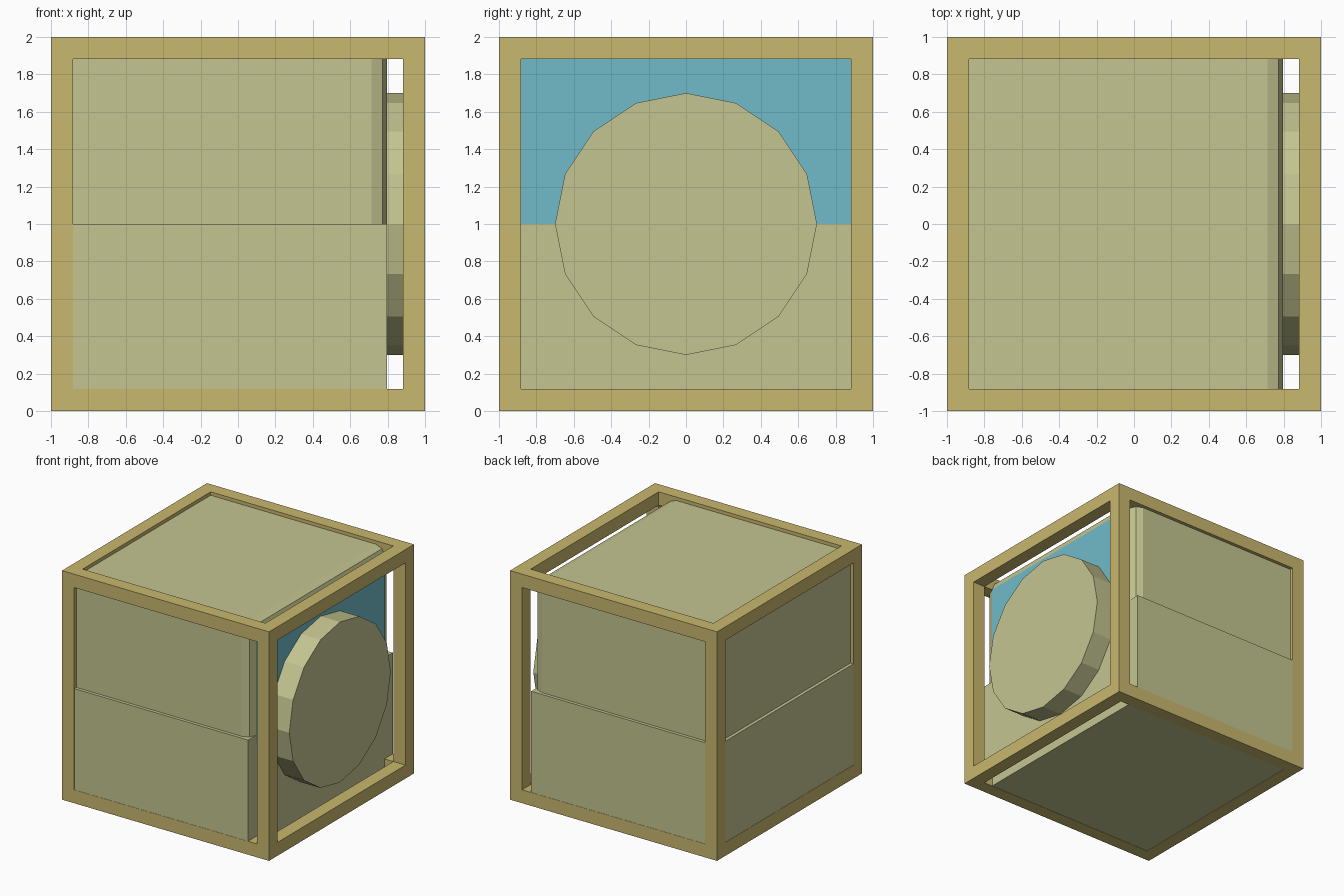
import bpy
import math

if "Cube" in bpy.data.objects:
    bpy.data.objects.remove(bpy.data.objects["Cube"])


def material(name, rgb):
    m = bpy.data.materials.new(name)
    m.diffuse_color = (*rgb, 1)
    m.use_nodes = True
    m.node_tree.nodes["Principled BSDF"].inputs["Base Color"].default_value = m.diffuse_color
    return m


TAN = material("frame tan", (0.584, 0.479, 0.156))
OLIVE = material("pale olive", (0.552, 0.558, 0.279))
BLUE = material("sky blue", (0.165, 0.491, 0.591))


def box(name, lo, hi, mat):
    """Axis-aligned box between two corners."""
    centre = [(a + b) / 2 for a, b in zip(lo, hi)]
    bpy.ops.mesh.primitive_cube_add(size=1, location=centre)
    ob = bpy.context.object
    ob.name = name
    ob.scale = [b - a for a, b in zip(lo, hi)]
    bpy.ops.object.transform_apply(location=True, rotation=False, scale=True)
    ob.data.materials.append(mat)
    return ob


def apply_modifier(ob, mod):
    bpy.context.view_layer.objects.active = ob
    bpy.ops.object.modifier_apply(modifier=mod.name)


# Open cube frame: solid cube with a square hole through each axis
frame = box("frame", (-1, -1, 0), (1, 1, 2), TAN)
for axis in range(3):
    half = [0.883] * 3
    half[axis] = 1.5
    cutter = box("frame_cutter", (-half[0], -half[1], 1 - half[2]),
                 (half[0], half[1], 1 + half[2]), TAN)
    mod = frame.modifiers.new("hole", "BOOLEAN")
    mod.operation = "DIFFERENCE"
    mod.solver = "EXACT"
    mod.object = cutter
    apply_modifier(frame, mod)
    bpy.data.objects.remove(cutter)

# Lower body, practically flush with the frame
FACE_X = 0.797
box("lower_body", (-0.998, -0.998, 0.002), (FACE_X, 0.998, 1.0), OLIVE)

# Upper body, slightly recessed, with rounded edges
upper = box("upper_body", (-0.97, -0.97, 0.85), (FACE_X, 0.97, 1.97), OLIVE)
bevel = upper.modifiers.new("rounded edges", "BEVEL")
bevel.width = 0.083
bevel.segments = 2
apply_modifier(upper, bevel)

# Blue panel on the flat right face of the upper body
upper.data.materials.append(BLUE)
for face in upper.data.polygons:
    if face.normal.x > 0.99:
        face.material_index = 1

# Large sixteen-sided disc on the right face
X0, X1 = 0.75, 0.985
bpy.ops.mesh.primitive_cylinder_add(
    vertices=16, radius=0.7, depth=X1 - X0,
    location=((X0 + X1) / 2, 0, 1), rotation=(0, math.pi / 2, 0))
disc = bpy.context.object
disc.name = "round_disc"
disc.data.materials.append(OLIVE)
